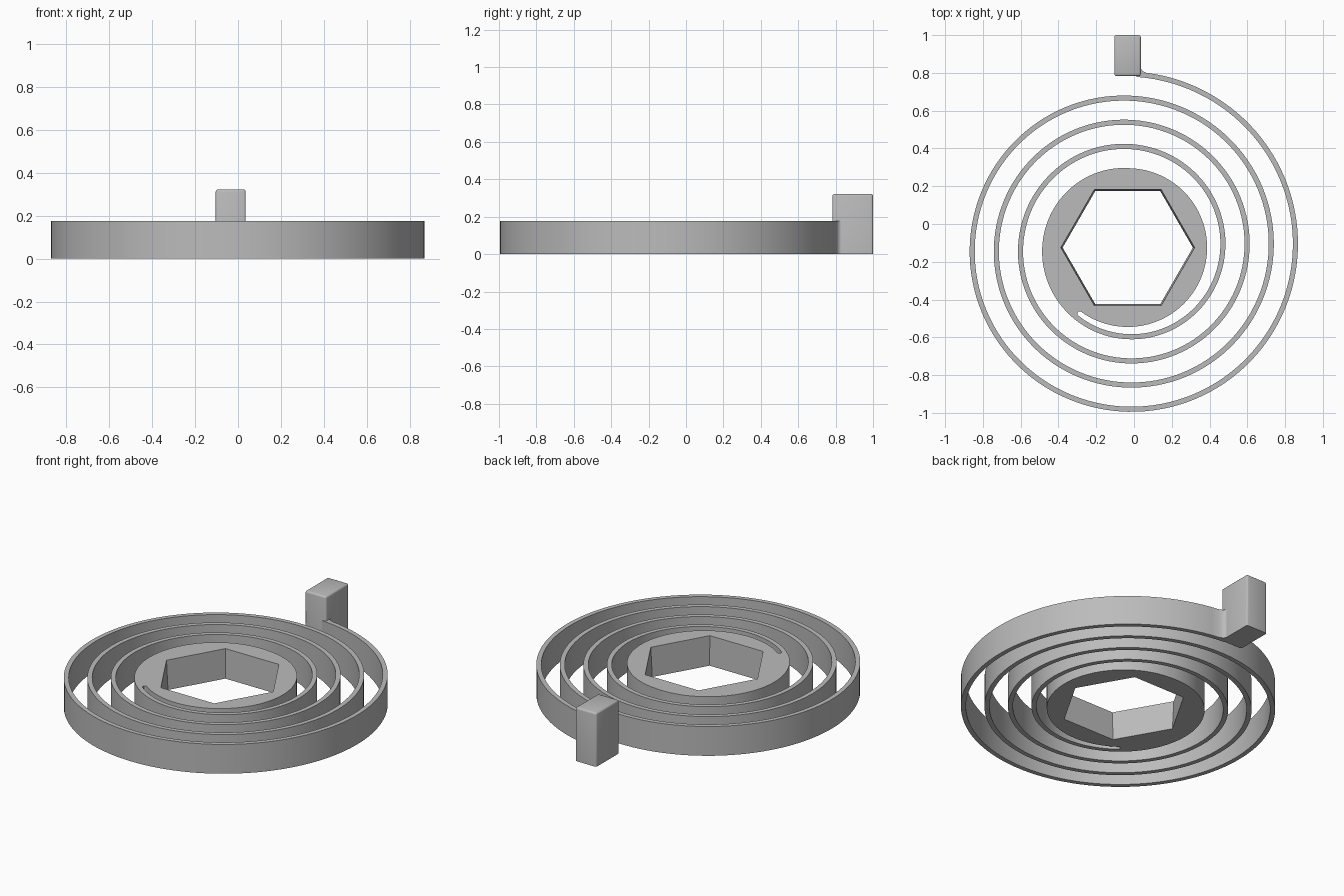
import bpy, bmesh
from math import cos, sin, radians, hypot

cube = bpy.data.objects.get("Cube")
if cube:
    bpy.data.objects.remove(cube, do_unlink=True)

CX, CY = -0.033, -0.125      # spiral centre
HEIGHT = 0.176               # spring and hub height
WIDTH, PITCH = 0.027, 0.128  # strip thickness and spacing of turns
HUB_R, HEX_R = 0.42, 0.35
START, SLIT, END = 90, 234, 1524   # angles along the spiral in degrees

steel = bpy.data.materials.new("steel grey")
steel.use_nodes = True
grey = (0.5, 0.5, 0.5, 1)
steel.diffuse_color = grey
steel.node_tree.nodes["Principled BSDF"].inputs["Base Color"].default_value = grey


def polar(r, deg, x=CX, y=CY):
    return (x + r * cos(radians(deg)), y + r * sin(radians(deg)))


def outer(deg):
    return HUB_R + 0.001 + PITCH * (deg - START) / 360


def shade(ob):
    bpy.ops.object.select_all(action='DESELECT')
    ob.select_set(True)
    bpy.context.view_layer.objects.active = ob
    bpy.ops.object.shade_smooth_by_angle(angle=radians(30))


# Outline: outer side of the strip
outline = [polar(outer(a), a) for a in range(START, END + 1, 3)]
# Fillet into the end block, then the hidden strip end
outline += [polar(0.033, a, 0.067, 0.836) for a in range(255, 179, -15)]
outline += [(0.01, 0.836)]
# Inner side of the strip back to the slit
outline += [polar(outer(a) - WIDTH, a) for a in range(END + 3, SLIT - 1, -3)]
# Rounded slit end
r_in = outer(SLIT) - WIDTH
mid, half = (r_in + HUB_R) / 2, (r_in - HUB_R) / 2
sx, sy = polar(mid, SLIT)
outline += [polar(half, SLIT - a, sx, sy) for a in range(30, 180, 30)]
# Hub rim round to the spiral start
outline += [polar(HUB_R, a) for a in range(SLIT, START + 360, 3)]
hexagon = [polar(HEX_R, a) for a in range(0, 360, 60)]

# Filled, extruded profile with the hexagonal socket as a hole
curve = bpy.data.curves.new("spiral_profile", 'CURVE')
curve.dimensions = '2D'
curve.fill_mode = 'BOTH'
curve.extrude = HEIGHT / 2
for pts in (outline, hexagon):
    spline = curve.splines.new('POLY')
    spline.points.add(len(pts) - 1)
    for p, (x, y) in zip(spline.points, pts):
        p.co = (x, y, 0, 1)
    spline.use_cyclic_u = True
profile = bpy.data.objects.new("spiral_profile", curve)
bpy.context.collection.objects.link(profile)
bpy.context.view_layer.update()
mesh = bpy.data.meshes.new_from_object(
    profile.evaluated_get(bpy.context.evaluated_depsgraph_get()))
bpy.data.objects.remove(profile, do_unlink=True)

# Weld, lift to the ground and draft the socket slightly
bm = bmesh.new()
bm.from_mesh(mesh)
bmesh.ops.remove_doubles(bm, verts=bm.verts, dist=0.0002)
for v in bm.verts:
    top = v.co.z > 0
    v.co.z += HEIGHT / 2
    if hypot(v.co.x - CX, v.co.y - CY) < HEX_R + 0.02:
        s = 1.012 if top else 0.985
        v.co.x = CX + (v.co.x - CX) * s
        v.co.y = CY + (v.co.y - CY) * s
bmesh.ops.recalc_face_normals(bm, faces=bm.faces)
bm.to_mesh(mesh)
bm.free()
mesh.materials.clear()
mesh.materials.append(steel)
spring = bpy.data.objects.new("spiral_spring_with_hub", mesh)
bpy.context.collection.objects.link(spring)
shade(spring)

# Upright end block with softened top and upright edges
bm = bmesh.new()
bmesh.ops.create_cube(bm, size=1)
for v in bm.verts:
    v.co.x = -0.034 + v.co.x * 0.14
    v.co.y = 0.8915 + v.co.y * 0.217
    v.co.z = (v.co.z + 0.5) * 0.322
edges = [e for e in bm.edges if max(v.co.z for v in e.verts) > 0.1]
bmesh.ops.bevel(bm, geom=edges, offset=0.011, segments=3, profile=0.5,
                affect='EDGES')
mesh = bpy.data.meshes.new("end_block")
bm.to_mesh(mesh)
bm.free()
mesh.materials.append(steel)
block = bpy.data.objects.new("end_block", mesh)
bpy.context.collection.objects.link(block)
shade(block)
